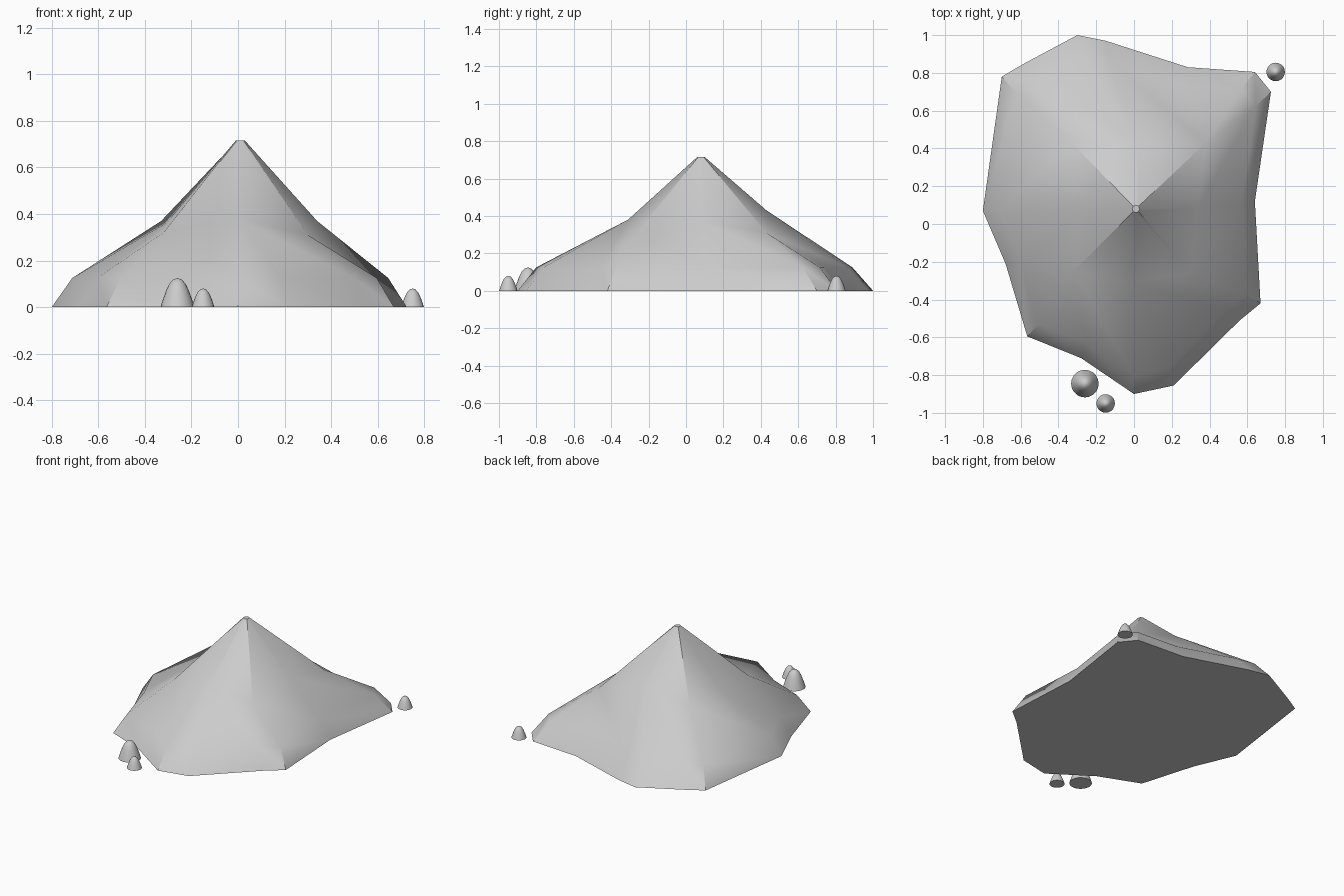
import bpy, bmesh, math

if "Cube" in bpy.data.objects:
    bpy.data.objects.remove(bpy.data.objects["Cube"])

# Ground outline (clockwise from the back): x, y, index of the shoulder point above
OUTLINE = [(-.30, 1.0, 0), (-.15, .97, 0), (.285, .83, 1), (.64, .805, 1), (.725, .70, 1),
           (.64, .12, 2), (.67, -.42, 3), (.56, -.51, 3), (.21, -.855, 4), (0, -.90, 4),
           (-.28, -.71, 5), (-.565, -.595, 5), (-.68, -.21, 5), (-.80, .07, 6),
           (-.70, .78, 7), (-.59, .845, 7)]
# Shoulder ring: back, back right, right, front right, front, front left, left, back left
SHOULDER = [(.02, .43, .43), (.38, .43, .31), (.34, .09, .37), (.30, -.26, .31),
            (0, -.31, .38), (-.32, -.25, .32), (-.31, .07, .36), (-.33, .43, .37)]
PEAK = (.01, .08, .715)


def finish(bm, name, angle):
    bmesh.ops.recalc_face_normals(bm, faces=bm.faces)
    me = bpy.data.meshes.new(name)
    bm.to_mesh(me)
    bm.free()
    ob = bpy.data.objects.new(name, me)
    bpy.context.collection.objects.link(ob)
    bpy.ops.object.select_all(action='DESELECT')
    ob.select_set(True)
    bpy.context.view_layer.objects.active = ob
    bpy.ops.object.shade_smooth_by_angle(angle=math.radians(angle))
    return ob


def skirt(bm, lower, upper):
    # quads between two rings; a triangle where upper points coincide
    n = len(lower)
    for i in range(n):
        j = (i + 1) % n
        vs = [lower[i], lower[j], upper[j], upper[i]]
        bm.faces.new(list(dict.fromkeys(vs)))


# Mountain: sloped foot, concave flanks, blunt peak
bm = bmesh.new()
base = [bm.verts.new((x, y, 0)) for x, y, _ in OUTLINE]
rim = [bm.verts.new((x * .89, y * .89, .125)) for x, y, _ in OUTLINE]
shoulder = [bm.verts.new(p) for p in SHOULDER]
top = []
for i in range(8):
    a = math.pi / 2 - i * math.pi / 4
    top.append(bm.verts.new((PEAK[0] + .02 * math.cos(a), PEAK[1] + .02 * math.sin(a), PEAK[2])))
bm.faces.new(base)
skirt(bm, base, rim)
skirt(bm, rim, [shoulder[k] for _, _, k in OUTLINE])
skirt(bm, shoulder, top)
bm.faces.new(top)
finish(bm, "mountain", 32)


# Rocks: pointed domes around the foot
def rock(name, x, y, r, h):
    bm = bmesh.new()
    prev = None
    n = 20
    for fr, fz in [(1, 0), (.85, .28), (.66, .58), (.48, .80), (.25, .95)]:
        ring = [bm.verts.new((x + r * fr * math.cos(2 * math.pi * i / n),
                              y + r * fr * math.sin(2 * math.pi * i / n), h * fz)) for i in range(n)]
        if prev:
            skirt(bm, prev, ring)
        else:
            bm.faces.new(ring)
        prev = ring
    tip = bm.verts.new((x, y, h))
    skirt(bm, prev, [tip] * n)
    finish(bm, name, 40)


rock("large_rock", -.26, -.845, .073, .125)
rock("small_rock", -.15, -.95, .049, .08)
rock("back_rock", .75, .805, .049, .08)
